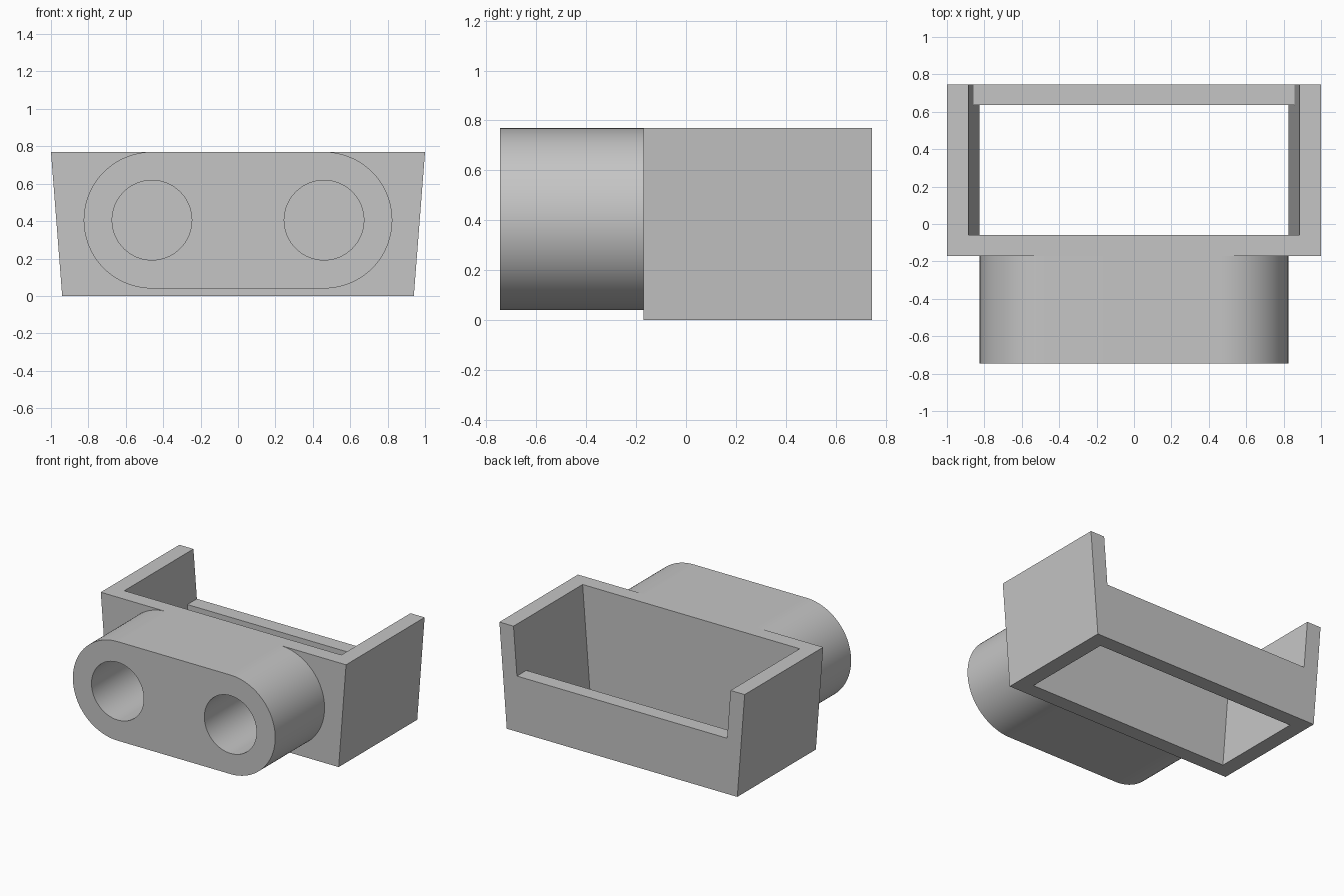
import bpy
import bmesh
from math import cos, sin, pi, radians

if "Cube" in bpy.data.objects:
    bpy.data.objects.remove(bpy.data.objects["Cube"])

HEIGHT = 0.77
SLOPE = 0.06 / HEIGHT                   # outward lean of the box sides
FRONT, WALL, BACK = -0.745, -0.17, 0.745
TUBE_X, TUBE_Z = 0.46, 0.405
TUBE_R, BORE_R = 0.365, 0.213

grey = bpy.data.materials.new("plain grey")
grey.use_nodes = True
colour = (0.56, 0.56, 0.56, 1)
grey.diffuse_color = colour
grey.node_tree.nodes["Principled BSDF"].inputs["Base Color"].default_value = colour


def prism(name, profile, y0, y1):
    """Extrude an x-z outline along y."""
    bm = bmesh.new()
    face = bm.faces.new([bm.verts.new((x, y0, z)) for x, z in profile])
    new = bmesh.ops.extrude_face_region(bm, geom=[face])["geom"]
    verts = [v for v in new if isinstance(v, bmesh.types.BMVert)]
    bmesh.ops.translate(bm, verts=verts, vec=(0, y1 - y0, 0))
    bmesh.ops.recalc_face_normals(bm, faces=bm.faces)
    mesh = bpy.data.meshes.new(name)
    bm.to_mesh(mesh)
    bm.free()
    obj = bpy.data.objects.new(name, mesh)
    bpy.context.collection.objects.link(obj)
    mesh.materials.append(grey)
    return obj


def trapezoid(base_half, z0, z1):
    """Outline with leaning sides; base_half is the half width at z = 0."""
    a, b = base_half + SLOPE * z0, base_half + SLOPE * z1
    return [(-a, z0), (a, z0), (b, z1), (-b, z1)]


def arc(cx, radius, start, sweep, steps):
    return [(cx + radius * cos(start + sweep * i / steps),
             TUBE_Z + radius * sin(start + sweep * i / steps))
            for i in range(steps + 1)]


def cut(obj, cutters):
    """Subtract the cutters, apply the result and remove them."""
    for cutter in cutters:
        cutter.hide_render = True
        mod = obj.modifiers.new("cut", 'BOOLEAN')
        mod.operation, mod.solver, mod.object = 'DIFFERENCE', 'EXACT', cutter
    graph = bpy.context.evaluated_depsgraph_get()
    mesh = bpy.data.meshes.new_from_object(obj.evaluated_get(graph))
    obj.modifiers.clear()
    obj.data = mesh
    for cutter in cutters:
        bpy.data.objects.remove(cutter)


# Open box with leaning sides, no floor and a lowered back wall
box = prism("open_box", trapezoid(0.94, 0, HEIGHT), WALL, BACK)
cut(box, [
    prism("cavity_cutter", trapezoid(0.825, -0.2, 1), -0.06, 0.635),
    prism("notch_cutter", trapezoid(0.825, 0.41, 1), 0.5, 1),
])

# Rounded block on the front with two blind bores ending at the box wall
outline = arc(TUBE_X, TUBE_R, -pi / 2, pi, 48) + arc(-TUBE_X, TUBE_R, pi / 2, pi, 48)
block = prism("twin_socket_block", outline, FRONT, WALL)
cut(block, [prism("bore_cutter", arc(side * TUBE_X, BORE_R, 0, 2 * pi, 64)[:-1],
                  FRONT - 0.1, WALL + 0.1) for side in (-1, 1)])

# Drop the hidden joint faces against the box
bm = bmesh.new()
bm.from_mesh(block.data)
hidden = [f for f in bm.faces if f.normal.y > 0.9]
bmesh.ops.delete(bm, geom=hidden, context='FACES')
bm.to_mesh(block.data)
bm.free()

# Smooth the round surfaces, keep the edges sharp
bpy.ops.object.select_all(action='DESELECT')
block.select_set(True)
bpy.context.view_layer.objects.active = block
bpy.ops.object.shade_smooth_by_angle(angle=radians(30))
